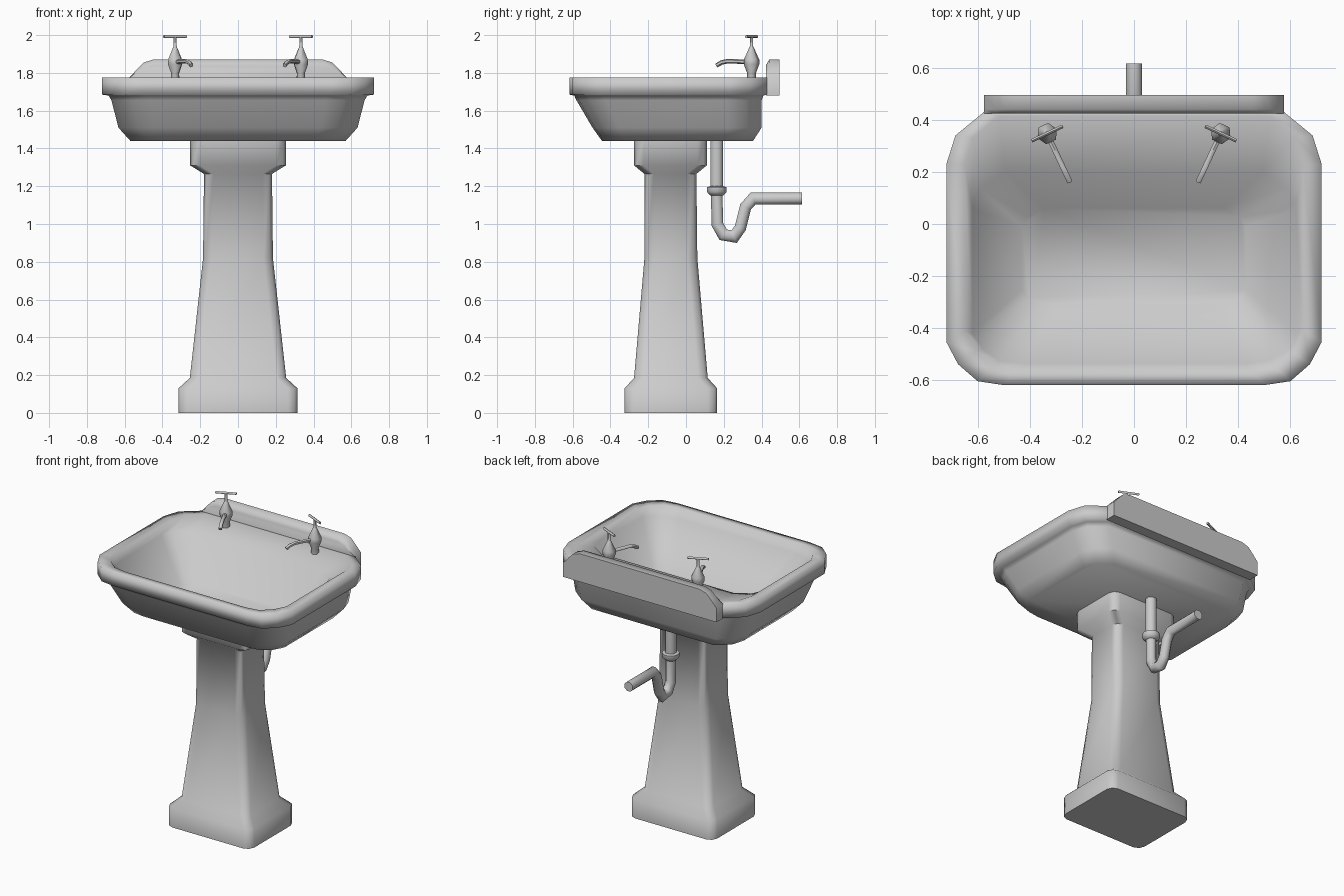
import bpy, bmesh, math
from mathutils import Matrix, Vector

if "Cube" in bpy.data.objects:
    bpy.data.objects.remove(bpy.data.objects["Cube"])


def loft(name, rings, angle=60, matrix=None):
    """Skin a list of equal-length point rings and cap both ends."""
    bm = bmesh.new()
    loops = [[bm.verts.new(p) for p in r] for r in rings]
    n = len(loops[0])
    for a, b in zip(loops, loops[1:]):
        for i in range(n):
            j = (i + 1) % n
            bm.faces.new((a[i], a[j], b[j], b[i]))
    bm.faces.new(loops[0])
    bm.faces.new(loops[-1])
    bmesh.ops.recalc_face_normals(bm, faces=bm.faces)
    if matrix:
        bm.transform(matrix)
        bmesh.ops.recalc_face_normals(bm, faces=bm.faces)
    me = bpy.data.meshes.new(name)
    bm.to_mesh(me)
    bm.free()
    ob = bpy.data.objects.new(name, me)
    bpy.context.collection.objects.link(ob)
    bpy.ops.object.select_all(action='DESELECT')
    ob.select_set(True)
    bpy.context.view_layer.objects.active = ob
    bpy.ops.object.shade_smooth_by_angle(angle=math.radians(angle))
    return ob


def lathe(name, profile, sides, y=0.0, matrix=None):
    rings = [[(r * math.cos(2 * math.pi * i / sides),
               y + r * math.sin(2 * math.pi * i / sides), z)
              for i in range(sides)] for r, z in profile]
    return loft(name, rings, 60, matrix)


def tube(name, path, r, sides=8, matrix=None):
    """Tube along a (y, z) path lying in the plane x = 0."""
    pts = [Vector(p) for p in path]
    rings = []
    for i, p in enumerate(pts):
        d1 = (p - pts[i - 1]).normalized() if i else None
        d2 = (pts[i + 1] - p).normalized() if i < len(pts) - 1 else None
        t = ((d1 or d2) + (d2 or d1)).normalized()
        k = r / (t.dot(d2 or d1))
        ring = []
        for s in range(sides):
            a = 2 * math.pi * (s + 0.5) / sides
            ring.append((r * math.cos(a), p.x - t.y * k * math.sin(a),
                         p.y + t.x * k * math.sin(a)))
        rings.append(ring)
    return loft(name, rings, 60, matrix)


# Basin: one outline, rescaled for every level from underside to inner floor
half = [(.5, -.615), (.6, -.6), (.675, -.535), (.72, -.45),
        (.72, .23), (.685, .34), (.575, .43)]
outline = half + [(-x, y) for x, y in reversed(half)]


def basin_ring(hx, yf, yb, zf, zb):
    ring = []
    for x, y in outline:
        t = (y + .615) / 1.045
        ring.append((x * hx / .72, yf + t * (yb - yf), zf + t * (zb - zf)))
    return ring


levels = [(.57, -.445, .355, 1.44, 1.44), (.633, -.495, .40, 1.51, 1.51),
          (.67, -.58, .40, 1.655, 1.655), (.685, -.592, .41, 1.68, 1.68),
          (.72, -.618, .43, 1.685, 1.685), (.72, -.618, .43, 1.775, 1.775),
          (.65, -.565, .415, 1.775, 1.775), (.62, -.535, .20, 1.72, 1.745),
          (.43, -.31, .06, 1.48, 1.48)]
loft("basin", [basin_ring(*l) for l in levels], 100)

# Raised splashback along the rear rim
def splash_ring(y, drop):
    h = [(.575, 1.68), (.575, 1.775), (.53, 1.825 - drop / 2),
         (.50, 1.855 - drop), (.45, 1.87 - drop)]
    return [(x, y, z) for x, z in h] + [(-x, y, z) for x, z in reversed(h)]


loft("splashback", [splash_ring(.423, .03), splash_ring(.44, 0),
                    splash_ring(.495, 0)], 60)

# Pedestal with foot, tapered shaft and collar
def pedestal_ring(hx, yf, yb, z, c=.05):
    ring = []
    for cx, cy, a0 in ((hx - c, yb - c, 0), (c - hx, yb - c, 90),
                       (c - hx, yf + c, 180), (hx - c, yf + c, 270)):
        for k in range(3):
            a = math.radians(a0 + 45 * k)
            ring.append((cx + c * math.cos(a), cy + c * math.sin(a), z))
    return ring


shaft = [(.315, -.325, .165, 0), (.315, -.325, .165, .13),
         (.255, -.275, .115, .185), (.185, -.22, .06, .82),
         (.18, -.22, .055, 1.265), (.253, -.275, .11, 1.31),
         (.253, -.275, .11, 1.45)]
loft("pedestal", [pedestal_ring(*s) for s in shaft], 60)

# Waste pipe, trap and its coupling nut
tube("tailpiece", [(.163, 1.46), (.163, 1.18)], .036)
lathe("trap_nut", [(.035, 1.15), (.055, 1.17), (.055, 1.195), (.036, 1.2)], 10, .163)
tube("trap_pipe", [(.163, 1.19), (.165, 1.0), (.197, .943), (.255, .933),
                   (.288, .98), (.315, 1.09), (.355, 1.135), (.615, 1.135)], .033)

# Pair of taps, each turned towards the middle
for side, label in ((-1, "left"), (1, "right")):
    m = Matrix.Translation((side * .333, .347, 0)) @ Matrix.Rotation(
        math.radians(-25 * side), 4, 'Z')
    lathe(label + "_tap_body", [(.025, 1.73), (.024, 1.80), (.041, 1.845), (.041, 1.87),
                                (.014, 1.93), (.009, 1.94), (.009, 1.99)], 6, 0, m)
    tube(label + "_tap_spout", [(0, 1.858), (-.14, 1.862), (-.175, 1.855),
                                (-.203, 1.84)], .012, 6, m)
    tube(label + "_tap_handle", [(-.066, 1.992), (.066, 1.992)], .008, 6,
         m @ Matrix.Rotation(math.radians(90), 4, 'Z'))
